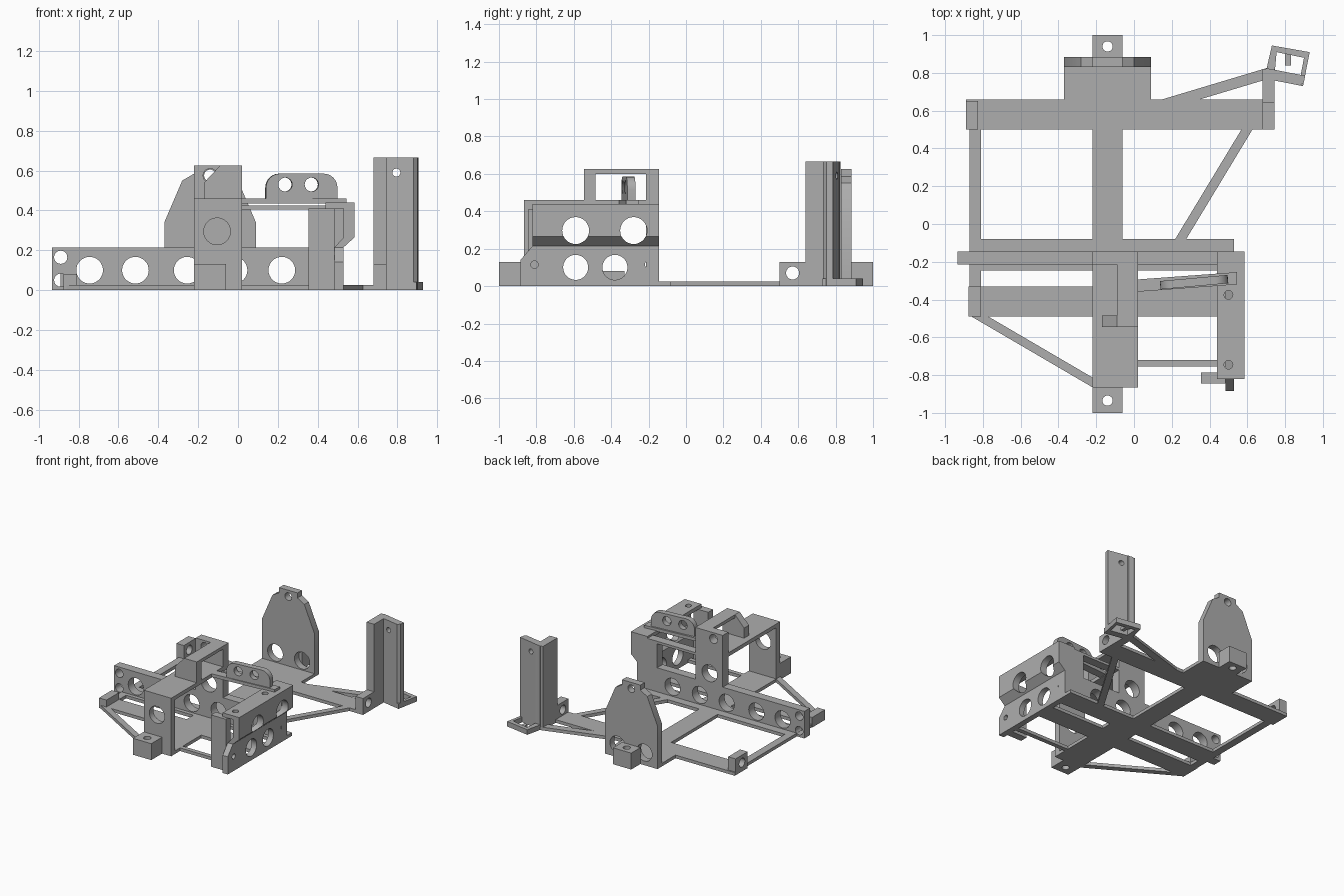
import bpy, bmesh, math
from mathutils import Matrix, Vector

if "Cube" in bpy.data.objects:
    bpy.data.objects.remove(bpy.data.objects["Cube"], do_unlink=True)

GREY = (0.42, 0.42, 0.42, 1)
mat = bpy.data.materials.new("plain grey")
mat.use_nodes = True
mat.diffuse_color = GREY
mat.node_tree.nodes["Principled BSDF"].inputs["Base Color"].default_value = GREY


def prism(name, pts, axis, lo, hi, holes=(), cutters=()):
    """Extrude a 2D outline along an axis, then drill the holes."""
    place = {"x": lambda a, b, h: (h, a, b), "y": lambda a, b, h: (a, h, b),
             "z": lambda a, b, h: (a, b, h)}[axis]
    bm = bmesh.new()
    face = bm.faces.new([bm.verts.new(place(a, b, lo)) for a, b in pts])
    new = bmesh.ops.extrude_face_region(bm, geom=[face])["geom"]
    shift = Vector(place(0, 0, hi - lo))
    bmesh.ops.translate(bm, verts=[v for v in new if isinstance(v, bmesh.types.BMVert)], vec=shift)
    bmesh.ops.recalc_face_normals(bm, faces=bm.faces)
    mesh = bpy.data.meshes.new(name)
    bm.to_mesh(mesh)
    bm.free()
    mesh.materials.append(mat)
    ob = bpy.data.objects.new(name, mesh)
    bpy.context.collection.objects.link(ob)
    drills = [drill(*h) for h in holes] + list(cutters)
    for d in drills:
        mod = ob.modifiers.new("hole", "BOOLEAN")
        mod.operation, mod.solver, mod.object = "DIFFERENCE", "EXACT", d
    if drills:
        bpy.context.view_layer.objects.active = ob
        for m in [m.name for m in ob.modifiers]:
            bpy.ops.object.modifier_apply(modifier=m)
        for d in drills:
            bpy.data.objects.remove(d, do_unlink=True)
        ob.select_set(True)
        bpy.ops.object.shade_smooth_by_angle(angle=math.radians(25))
        ob.select_set(False)
    return ob


def drill(axis, x, y, z, r, depth=0.3):
    turn = {"x": Matrix.Rotation(math.pi / 2, 4, "Y"),
            "y": Matrix.Rotation(math.pi / 2, 4, "X"), "z": Matrix()}[axis]
    bm = bmesh.new()
    bmesh.ops.create_cone(bm, cap_ends=True, segments=32, radius1=r, radius2=r, depth=depth,
                          matrix=Matrix.Translation((x, y, z)) @ turn)
    mesh = bpy.data.meshes.new("drill")
    bm.to_mesh(mesh)
    bm.free()
    ob = bpy.data.objects.new("drill", mesh)
    ob.hide_render = True
    bpy.context.collection.objects.link(ob)
    return ob


def box(name, x0, x1, y0, y1, z0, z1, holes=()):
    return prism(name, [(x0, y0), (x1, y0), (x1, y1), (x0, y1)], "z", z0, z1, holes)


def bar(name, a, b, width):
    """Flat diagonal strut of the base."""
    a, b = Vector(a), Vector(b)
    side = (b - a).normalized().orthogonal() * width / 2
    return prism(name, [a + side, a - side, b - side, b + side], "z", 0, T)


T = 0.025          # base sheet thickness
R = 0.067          # large hole radius
XC = -0.14         # spine centre
ARM_X = (-0.745, -0.515, -0.255, -0.02, 0.22)

# Base frame
box("spine", -0.22, -0.06, -0.86, 0.83, 0, T)
box("rear_crossbar", -0.89, 0.745, 0.5, 0.66, 0, T)
box("rear_pad", -0.37, 0.09, 0.66, 0.83, 0, T)
box("middle_crossbar", -0.87, 0.53, -0.245, -0.08, 0, T,
    [("z", x, -0.18, 0, 0.02, 0.06) for x in ARM_X])
box("front_crossbar", -0.87, 0.5, -0.49, -0.33, 0, T)
box("side_rail", -0.87, -0.81, -0.49, 0.5, 0, T)
box("tower_floor", -0.22, 0.02, -0.86, -0.145, 0, T)
box("front_tie", 0.02, 0.5, -0.755, -0.72, 0, T)
bar("front_strut", (-0.85, -0.47), (-0.2, -0.85), 0.045)
bar("right_strut", (0.235, -0.1), (0.61, 0.52), 0.05)
prism("rear_strut", [(0.15, 0.66), (0.35, 0.66), (0.7, 0.765), (0.7, 0.825)], "z", 0, T)

# Corner tabs and end blocks
for name, x0 in (("rear_tab_right", -0.89), ("rear_tab_left", 0.68)):
    box(name, x0, x0 + 0.065, 0.5, 0.65, 0, 0.13, [("x", x0, 0.57, 0.07, 0.035)])
box("front_corner_tab", -0.875, -0.81, -0.49, -0.33, 0, 0.08)
for name, y0, y1, yh in (("front_block", -1, -0.86, -0.935), ("rear_block", 0.885, 1, 0.94)):
    box(name, -0.22, -0.06, y0, y1, 0, 0.13, [("z", XC, yh, 0.07, 0.027)])

# Rear shield plate, mirrored about the spine
half = [(0.23, 0), (0.23, 0.34), (0.14, 0.55), (0.08, 0.585), (0.08, 0.625)]
prism("rear_plate", [(XC + x, z) for x, z in half] + [(XC - x, z) for x, z in half[::-1]],
      "y", 0.83, 0.885, [("y", -0.255, 0.86, 0.1, R), ("y", -0.02, 0.86, 0.1, R),
                         ("y", XC, 0.86, 0.575, 0.03)])

# Long perforated arm
box("cross_arm", -0.935, 0.53, -0.215, -0.145, 0, 0.215,
    [("y", x, -0.18, 0.1, R) for x in ARM_X] +
    [("y", -0.89, -0.18, z, 0.033) for z in (0.05, 0.165)])

# Central tower
box("tower_front", -0.22, 0.02, -0.865, -0.815, 0, 0.46, [("y", -0.105, -0.84, 0.295, R)])
box("tower_top", -0.22, 0.02, -0.865, -0.145, 0.43, 0.46)
box("tower_back", -0.22, 0.02, -0.215, -0.145, 0.215, 0.625,
    [("y", -0.105, -0.18, 0.295, R), ("y", XC, -0.18, 0.575, 0.035)])
box("tower_bridge", -0.09, 0.02, -0.54, -0.145, 0.6, 0.625)
prism("tower_post", [(-0.17, 0.45), (0.02, 0.45), (0.02, 0.625), (-0.09, 0.625), (-0.17, 0.54)],
      "y", -0.545, -0.485)

# Side bracket box
prism("side_lower_plate", [(-0.885, 0), (-0.145, 0), (-0.145, 0.215), (-0.82, 0.215), (-0.885, 0.14)],
      "x", 0.485, 0.53,
      [("x", 0.5, y, 0.1, R) for y in (-0.59, -0.38)] +
      [("x", 0.5, y, 0.115, 0.02) for y in (-0.81, -0.2)])
prism("side_upper_plate", [(0.485, 0.215), (0.53, 0.215), (0.585, 0.265), (0.585, 0.44), (0.53, 0.44),
                           (0.53, 0.265)], "y", -0.82, -0.145,
      [("x", 0.55, y, 0.297, 0.072) for y in (-0.59, -0.28)])
box("side_top", 0.44, 0.585, -0.82, -0.145, 0.41, 0.44,
    [("z", 0.5, y, 0.42, 0.023) for y in (-0.375, -0.745)])
box("side_front_flange", 0.355, 0.485, -0.845, -0.785, 0, 0.41)
box("side_back_flange", 0.355, 0.53, -0.215, -0.145, 0.215, 0.41)
box("upper_tie", 0.02, 0.45, -0.215, -0.145, 0.405, 0.425)

# Slanted carrier with its rounded lug
prism("carrier_strip", [(0.0, -0.36), (0.545, -0.32), (0.545, -0.255), (0.0, -0.295)], "z", 0.435, 0.46)
arcs = [(s * (0.11 + 0.07 * math.cos(t)), 0.055 + 0.07 * math.sin(t))
        for s, ts in ((1, range(0, 7)), (-1, range(6, -1, -1))) for t in [k * math.pi / 12 for k in ts]]
lug = prism("carrier_lug", [(-0.18, -0.01), (0.18, -0.01)] + arcs, "y", -0.022, 0.022,
            [("y", x, 0, 0.07, 0.035) for x in (-0.083, 0.05)])
lug.location = (0.318, -0.308, 0.46)
lug.rotation_euler.z = 0.09

# Tall corner post on its rotated foot
opening = prism("opening", [(0.745, 0.8), (0.88, 0.775), (0.9, 0.88), (0.755, 0.91)], "z", -0.1, 0.1)
prism("post_foot", [(0.69, 0.77), (0.895, 0.73), (0.93, 0.91), (0.73, 0.945)], "z", 0, 0.04,
      cutters=[opening])
box("foot_tab", 0.8, 0.83, 0.84, 0.9, 0, T)
box("post_side", 0.68, 0.745, 0.64, 0.82, 0, 0.665)
prism("post_face", [(0.69, 0.77), (0.88, 0.733), (0.9, 0.75), (0.905, 0.785), (0.7, 0.825)],
      "z", 0, 0.665, [("y", 0.795, 0.78, 0.59, 0.02)])
